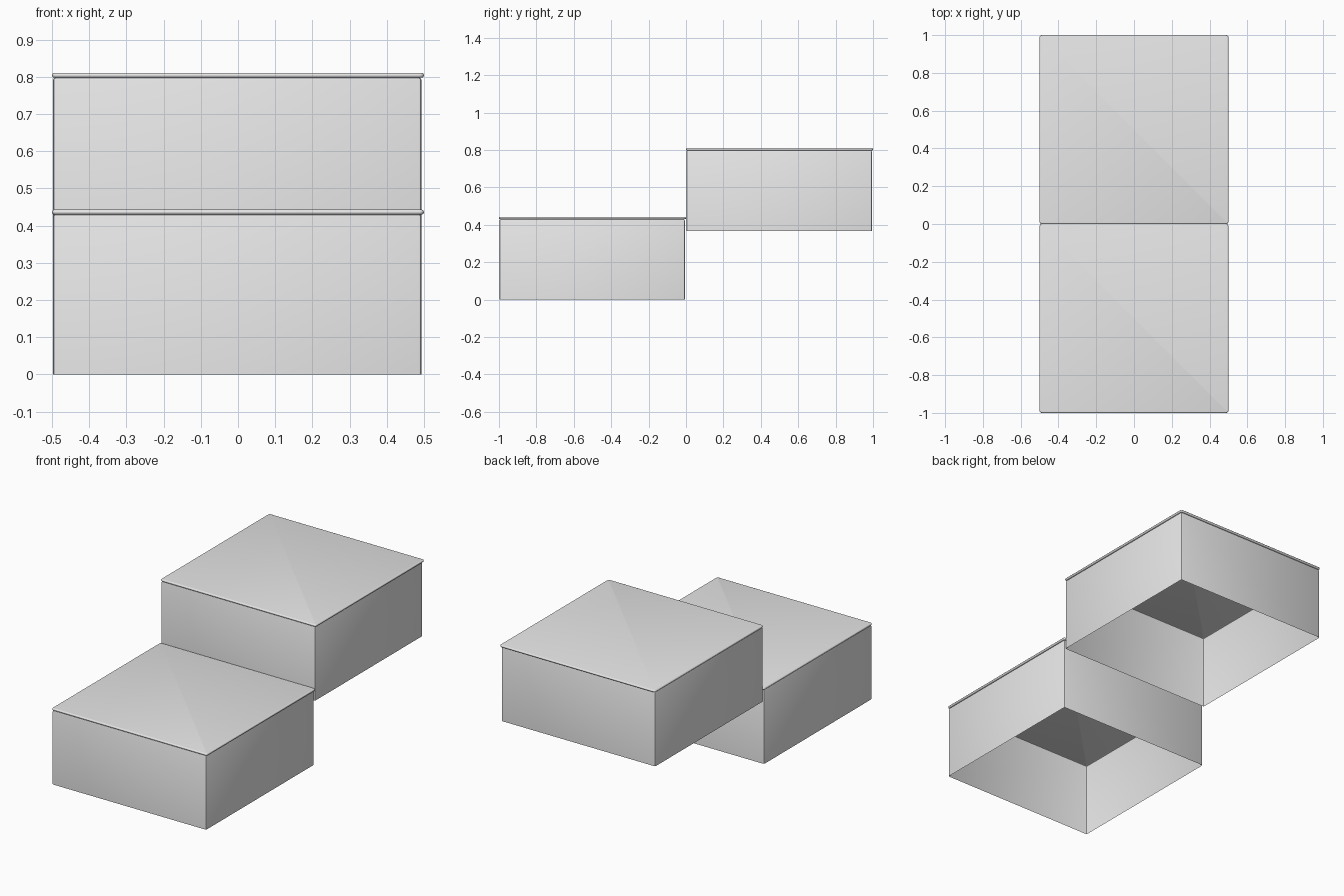
import bpy
import bmesh
from mathutils import Matrix, Vector

default = bpy.data.objects.get("Cube")
if default:
    bpy.data.objects.remove(default, do_unlink=True)

grey = bpy.data.materials.new("light_grey")
grey.use_nodes = True
grey.diffuse_color = (0.8, 0.8, 0.8, 1)
grey.node_tree.nodes["Principled BSDF"].inputs["Base Color"].default_value = grey.diffuse_color

BODY_TOP = 0.431
CAP_BOTTOM, CAP_TOP = 0.430, 0.443
STEP_RISE = 0.368


def new_box(size, center):
    bm = bmesh.new()
    scale = Matrix.Diagonal((*size, 1))
    bmesh.ops.create_cube(bm, size=1, matrix=Matrix.Translation(center) @ scale)
    return bm


def is_vertical(edge):
    a, b = edge.verts
    return abs(a.co.z - b.co.z) > 1e-4


def round_edges(bm, edges, radius, segments):
    bmesh.ops.bevel(bm, geom=edges, offset=radius, segments=segments,
                    profile=0.5, affect='EDGES', clamp_overlap=True)


def finish(bm, name, location):
    mesh = bpy.data.meshes.new(name)
    bm.to_mesh(mesh)
    bm.free()
    mesh.materials.append(grey)
    obj = bpy.data.objects.new(name, mesh)
    obj.location = location
    bpy.context.collection.objects.link(obj)
    bpy.ops.object.select_all(action='DESELECT')
    obj.select_set(True)
    bpy.context.view_layer.objects.active = obj
    bpy.ops.object.shade_smooth_by_angle(angle=0.7)


def add_body(name, location):
    # Thin hollow shell, open underneath, with softened corners
    bm = new_box((0.991, 0.991, BODY_TOP), Vector((-0.002, -0.002, BODY_TOP / 2)))
    floor = [f for f in bm.faces if f.normal.z < -0.9]
    bmesh.ops.delete(bm, geom=floor, context='FACES_ONLY')
    round_edges(bm, [e for e in bm.edges if not e.is_boundary], 0.008, 2)
    finish(bm, name, location)


def add_cap(name, location):
    # Slightly overhanging slab with rounded corners and a rounded rim
    bm = new_box((1, 1, CAP_TOP - CAP_BOTTOM), Vector((0, 0, (CAP_TOP + CAP_BOTTOM) / 2)))
    round_edges(bm, [e for e in bm.edges if is_vertical(e)], 0.012, 4)
    round_edges(bm, [e for e in bm.edges if not is_vertical(e)], 0.006, 3)
    finish(bm, name, location)


# Two identical steps, the rear one raised
for label, y, z in (("lower", -0.5, 0), ("upper", 0.5, STEP_RISE)):
    add_body(label + "_step_body", (0, y, z))
    add_cap(label + "_step_cap", (0, y, z))
